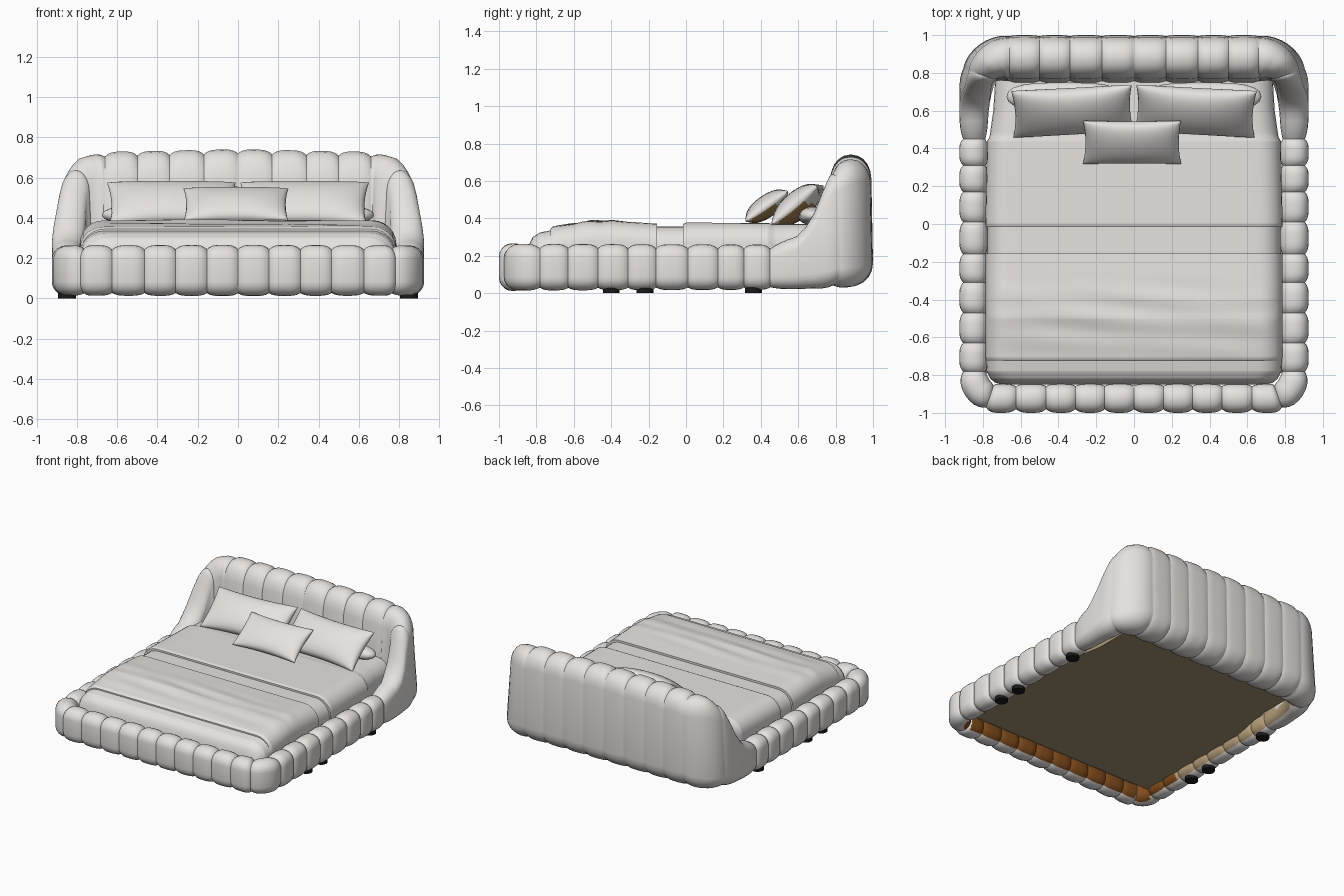
import bpy, bmesh, math
from mathutils import Vector, Matrix

if "Cube" in bpy.data.objects:
    bpy.data.objects.remove(bpy.data.objects["Cube"])

def mat(name, c):
    m = bpy.data.materials.new(name)
    m.diffuse_color = (*c, 1)
    m.use_nodes = True
    m.node_tree.nodes["Principled BSDF"].inputs["Base Color"].default_value = m.diffuse_color
    return m

FABRIC = mat("light grey fabric", (0.79, 0.76, 0.735))
BOARD = mat("brown board", (0.37, 0.29, 0.175))
TAN = mat("tan lining", (0.50, 0.37, 0.21))
RUST = mat("rust brown lining", (0.23, 0.075, 0.012))
OCHRE = mat("ochre pillow back", (0.34, 0.20, 0.07))
BLACK = mat("black foot", (0.01, 0.01, 0.01))

def finish(bm, name, mats, angle=40):
    bmesh.ops.recalc_face_normals(bm, faces=bm.faces)
    me = bpy.data.meshes.new(name)
    bm.to_mesh(me)
    bm.free()
    for m in mats:
        me.materials.append(m)
    ob = bpy.data.objects.new(name, me)
    bpy.context.collection.objects.link(ob)
    bpy.ops.object.select_all(action='DESELECT')
    ob.select_set(True)
    bpy.context.view_layer.objects.active = ob
    bpy.ops.object.shade_smooth_by_angle(angle=math.radians(angle))
    return ob

def bridge(bm, loops, closed):
    for a, b in zip(loops, loops[1:]):
        n = len(a)
        for i in range(n if closed else n - 1):
            j = (i + 1) % n
            bm.faces.new((a[i], a[j], b[j], b[i]))

def interp(table, s):
    for (s0, *a), (s1, *b) in zip(table, table[1:]):
        if s <= s1:
            t = max(0, (s - s0) / (s1 - s0))
            return [p + (q - p) * t for p, q in zip(a, b)]
    return list(table[-1][1:])

# ---- Upholstered frame: outer outline of the right half, foot centre to head centre
C1, C2, C3, C4 = 0.72, 1.034, 2.574, 2.982
def outline(s):
    if s < C1:
        return Vector((s, -1, 0)), Vector((0, 1, 0))
    if s < C2:
        a = (s - C1) / 0.2
        n = Vector((-math.sin(a), math.cos(a), 0))
        return Vector((0.725, -0.8, 0)) - n * 0.2, n
    if s < C3:
        return Vector((0.925, -0.8 + s - C2, 0)), Vector((-1, 0, 0))
    if s < C4:
        a = (s - C3) / 0.26
        n = Vector((-math.cos(a), -math.sin(a), 0))
        return Vector((0.665, 0.74, 0)) - n * 0.26, n
    return Vector((0.66 - (s - C4), 1, 0)), Vector((0, -1, 0))

# arc length, top height, thickness, bottom height, outer seam depth, outer lean
SHAPE = [(0, .267, .155, .012, 1, 0), (2.284, .26, .15, .018, 1, 0), (2.43, .305, .155, .022, .8, .03),
         (2.50, .38, .165, .025, .7, .05), (2.54, .48, .175, .025, .6, .06), (2.58, .585, .19, .025, .5, .06),
         (2.64, .65, .21, .03, .4, .05), (2.78, .70, .24, .03, .3, .03),
         (2.98, .728, .27, .035, .3, .01), (3.65, .742, .27, .035, .3, .01)]

def channel_strip(name, seams):
    bm = bmesh.new()
    loops, N = [], 12
    for k, (s0, s1) in enumerate(zip(seams, seams[1:])):
        for i in range(0 if k == 0 else 1, N + 1):
            u = 0.5 - 0.5 * math.cos(math.pi * i / N)
            s = s0 + (s1 - s0) * u
            p, n = outline(s)
            zt, th, zb, od, tilt = interp(SHAPE, s)
            inset = 0.02 * abs(2 * u - 1) ** 3.5
            d0, d1 = inset * od, th - inset * .6
            zt, zb = zt - inset * 1.1, zb + inset * 0.7
            r = (d1 - d0) * 0.46
            ring = []
            # rounded profile, walked corner by corner, with straight side spans
            for cx, cz, a0 in ((d1 - r, zt - r, 0), (d0 + r, zt - r, 90),
                               (d0 + r, zb + r, 180), (d1 - r, zb + r, 270)):
                for q in range(6):
                    a = math.radians(a0 + 18 * q)
                    d, z = cx + r * math.cos(a), cz + r * math.sin(a)
                    lean = min(1, max(0, (z - .3) / .35))
                    d = d * (1 - .16 * lean) + tilt * lean * (1 - d / th)
                    ring.append(bm.verts.new(p + n * d + Vector((0, 0, z))))
            loops.append(ring)
    bridge(bm, loops, True)
    bmesh.ops.recalc_face_normals(bm, faces=bm.faces)
    # lining colours on the hidden inner side
    for f in bm.faces:
        c, nn = f.calc_center_median(), f.normal
        inward = Vector((-1 if abs(c.x) > .7 else 0, -c.y / abs(c.y) if abs(c.y) > .8 else 0, 0))
        if c.z < 0.16 and nn.dot(inward) > 0.5:
            f.material_index = 1 if c.y > -.5 else 2
    ob = finish(bm, name, (FABRIC, TAN, RUST))
    m = ob.modifiers.new("mirror", 'MIRROR')
    m.use_axis[0] = True
    return ob

side = [C2 + 0.8 + y for y in (-.78, -.63, -.47, -.31, -.16, .01, .17, .31, .45)]
channel_strip("channelled_rail", [0, .155, .31, .465, .625, .785] + side)
channel_strip("channelled_headboard", [side[-1], 2.66] + [C4 + .66 - x for x in (.66, .5, .34, .17, 0)])

# ---- Bedding: lofted along y from (y, half width, top height) stations
def bedding(name, stations, wrinkle=None, zb=0.12, step=0.025):
    bm = bmesh.new()
    y0, y1 = stations[0][0], stations[-1][0]
    n = max(8, round((y1 - y0) / step))
    ys = sorted({round(y0 + (y1 - y0) * i / n, 4) for i in range(n + 1)} | {s[0] for s in stations})
    loops = []
    for y in ys:
        w, zt = interp(stations, y)
        rz = min(0.11, zt - zb - 0.02)
        half = [(w, zb), (w, zt - rz)]
        half += [(w - .12 + .12 * math.cos(a), zt - rz + rz * math.sin(a))
                 for a in (math.pi / 12 * k for k in range(1, 7))]
        half += [((w - .12) * (1 - k / 14), zt) for k in range(1, 15)]
        pts = half + [(-x, z) for x, z in reversed(half[:-1])]
        loops.append([bm.verts.new((x, y, z + (wrinkle(x, y) if wrinkle and z > zt - .03 else 0)))
                      for x, z in pts])
    bridge(bm, loops, True)
    bm.faces.new(loops[0])
    bm.faces.new(loops[-1])
    return finish(bm, name, (FABRIC,))

def folds(x, y):
    fade = max(0, 1 - ((y + .5) / .24) ** 2)
    return fade * (.004 * math.sin(46 * y + 1.2 * math.sin(3 * x)) * math.cos(1.6 * x)
                   + .002 * math.sin(9 * x + 31 * y))

bedding("mattress_foot", [(-.85, .70, .20), (-.84, .735, .26), (-.82, .76, .30),
                          (-.78, .78, .325), (-.70, .785, .34)])
bedding("blanket", [(-.725, .78, .345), (-.71, .785, .357), (-.5, .785, .387),
                    (-.4, .785, .387), (-.155, .785, .372)], folds)
bedding("folded_band", [(-.17, .775, .357), (.0, .775, .357)])
bedding("top_sheet", [(-.015, .785, .37), (.0, .787, .377), (.44, .777, .376),
                      (.46, .765, .37), (.60, .745, .37), (.76, .735, .37)])

# ---- Pillows
def pillow(name, loc, size, tilt, turn, back=None, pinch=0.1):
    a, b, t = (v / 2 for v in size)
    bm = bmesh.new()
    N = 18
    for sgn in (1, -1):
        rows = []
        for i in range(N + 1):
            v = -math.cos(math.pi * i / N)
            row = []
            for j in range(N + 1):
                u = -math.cos(math.pi * j / N)
                h = max(0, (1 - u * u) * (1 - v * v)) ** 0.42
                row.append(bm.verts.new((a * u * (1 - .5 * pinch * (1 - v * v)),
                                         b * v * (1 - pinch * (1 - u * u)), sgn * t * h)))
            rows.append(row)
        bridge(bm, rows, False)
    bmesh.ops.remove_doubles(bm, verts=bm.verts, dist=1e-5)
    bmesh.ops.recalc_face_normals(bm, faces=bm.faces)
    if back:
        for f in bm.faces:
            c = f.calc_center_median()
            if c.z < -0.2 * t and c.y < 0.4 * b:
                f.material_index = 1
    M = (Matrix.Translation(loc) @ Matrix.Rotation(math.radians(turn), 4, 'Z')
         @ Matrix.Rotation(math.radians(tilt), 4, 'X'))
    bm.transform(M)
    return finish(bm, name, (FABRIC, back or FABRIC), 60)

for side_name, sx in (("left", -1), ("right", 1)):
    pillow(side_name + "_pillow", (sx * .325, .597, .472), (.64, .32, .15), 40, -3 * sx, OCHRE)
    # rounded bolster lying behind
    bm = bmesh.new()
    bmesh.ops.create_uvsphere(bm, u_segments=20, v_segments=14, radius=1)
    for v in bm.verts:
        v.co = Vector([math.copysign(abs(c) ** p, c) for c, p in zip(v.co, (.6, .9, .9))])
    bm.transform(Matrix.Translation((sx * .37, .675, .415)) @ Matrix.Diagonal((.305, .075, .05, 1)))
    finish(bm, side_name + "_bolster", (FABRIC,), 60)
pillow("small_pillow", (-.01, .432, .465), (.52, .28, .12), 35, 0, OCHRE)

# ---- Base board, narrower at the head, and feet
bm = bmesh.new()
outline_pts = [(.80, -.79), (.80, .05), (.72, .50), (.72, .80)]
outline_pts += [(-x, y) for x, y in reversed(outline_pts)]
f = bm.faces.new([bm.verts.new((x, y, .08)) for x, y in outline_pts])
ext = bmesh.ops.extrude_face_region(bm, geom=[f])
for v in ext["geom"]:
    if isinstance(v, bmesh.types.BMVert):
        v.co.z += .05
finish(bm, "base_board", (BOARD,))

bm = bmesh.new()
for sx in (-1, 1):
    for y in (-.40, -.22, .36):
        bmesh.ops.create_cone(bm, cap_ends=True, segments=16, radius1=.045, radius2=.045, depth=.03,
                              matrix=Matrix.Translation((sx * .85, y, .015)))
finish(bm, "feet", (BLACK,))
